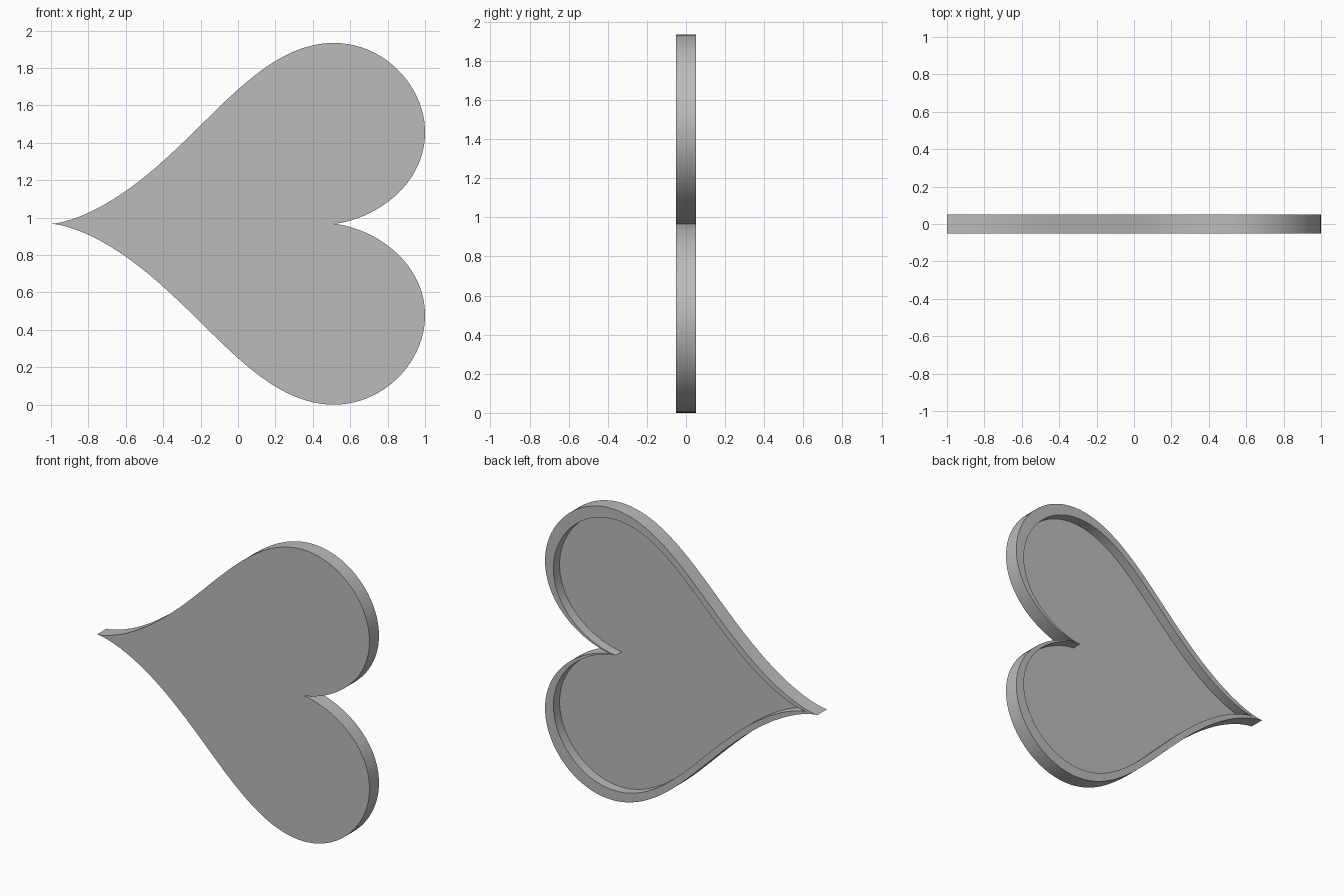
import bpy
import bmesh
from math import sin, cos, pi

default_cube = bpy.data.objects.get("Cube")
if default_cube:
    bpy.data.objects.remove(default_cube, do_unlink=True)

SEGMENTS = 200
HALF_HEIGHT = 0.967
FRONT, BACK, FLOOR = -0.05, 0.05, -0.015
RIM_SCALE, RIM_CENTRE = 0.93, 0.12

# Plain grey
grey = bpy.data.materials.new("plain_grey")
grey.use_nodes = True
colour = (0.5, 0.5, 0.5, 1)
grey.diffuse_color = colour
grey.node_tree.nodes["Principled BSDF"].inputs["Base Color"].default_value = colour


# Heart outline lying on its side, tip towards -x
def outline():
    points = []
    for i in range(SEGMENTS):
        t = 2 * pi * i / SEGMENTS
        x = 0.862 * cos(t) - 0.38 * cos(2 * t) - 0.107 * cos(3 * t) - 0.079 * cos(4 * t)
        points.append((x, HALF_HEIGHT * sin(t) ** 3))
    low = min(p[0] for p in points)
    high = max(p[0] for p in points)
    return [(2 * (x - low) / (high - low) - 1, z) for x, z in points]


heart = outline()
bm = bmesh.new()


def ring(y, scale=1.0):
    return [bm.verts.new((RIM_CENTRE + (x - RIM_CENTRE) * scale, y, HALF_HEIGHT + z * scale))
            for x, z in heart]


# Front face, outer wall, rim, inner wall and recessed floor
rings = [ring(FRONT), ring(BACK), ring(BACK, RIM_SCALE), ring(FLOOR, RIM_SCALE)]
for a, b in zip(rings, rings[1:]):
    for i in range(SEGMENTS):
        j = (i + 1) % SEGMENTS
        bm.faces.new((a[i], a[j], b[j], b[i]))
bm.faces.new(rings[0][::-1])
bm.faces.new(rings[-1])
bmesh.ops.recalc_face_normals(bm, faces=bm.faces)

mesh = bpy.data.meshes.new("heart_tray")
bm.to_mesh(mesh)
bm.free()
mesh.materials.append(grey)
tray = bpy.data.objects.new("heart_tray", mesh)
bpy.context.collection.objects.link(tray)

# Smooth walls with crisp edges
bpy.ops.object.select_all(action="DESELECT")
tray.select_set(True)
bpy.context.view_layer.objects.active = tray
bpy.ops.object.shade_smooth_by_angle(angle=pi / 6)
